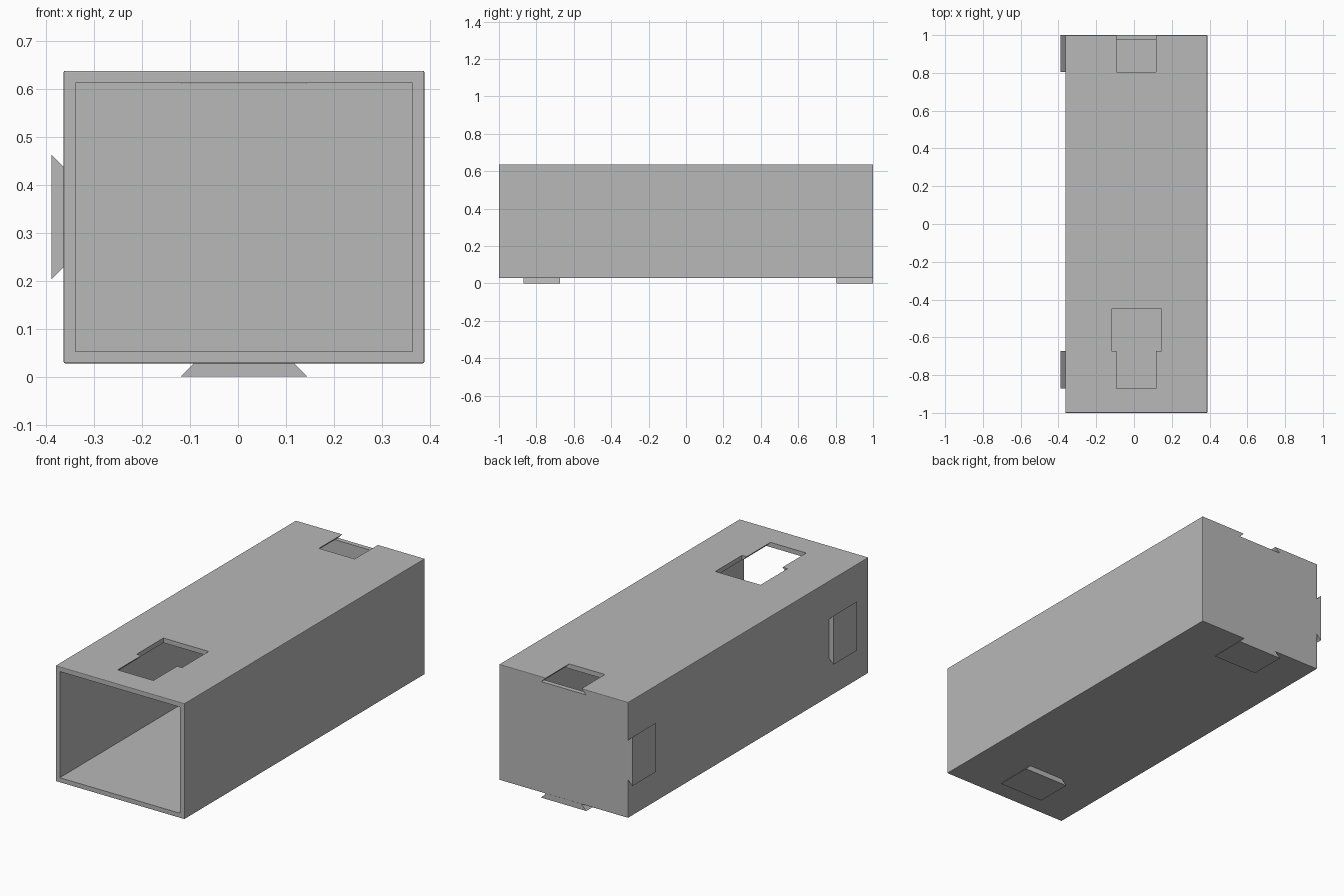
import bpy
import bmesh
from mathutils import Matrix, Vector

cube = bpy.data.objects.get("Cube")
if cube:
    bpy.data.objects.remove(cube, do_unlink=True)

grey = bpy.data.materials.new("plain_grey")
grey.use_nodes = True
GREY = (0.48, 0.48, 0.48, 1)
grey.diffuse_color = GREY
grey.node_tree.nodes["Principled BSDF"].inputs["Base Color"].default_value = GREY

# Body limits, wall thickness and joint sizes
LEFT, RIGHT, BOTTOM, TOP = -0.363, 0.388, 0.028, 0.637
WALL = 0.025
CX, CZ = (LEFT + RIGHT) / 2, (BOTTOM + TOP) / 2
NECK = 0.104            # half width of a joint where it meets the surface
FRONT_JOINT = (-0.87, -0.673)
BACK_JOINT = (0.805, 1.0)


def add_object(name, bm):
    bmesh.ops.recalc_face_normals(bm, faces=bm.faces)
    mesh = bpy.data.meshes.new(name)
    bm.to_mesh(mesh)
    bm.free()
    mesh.materials.append(grey)
    obj = bpy.data.objects.new(name, mesh)
    bpy.context.collection.objects.link(obj)
    return obj


def box(name, low, high, bevel=0):
    low, high = Vector(low), Vector(high)
    bm = bmesh.new()
    bmesh.ops.create_cube(bm, size=1)
    bmesh.ops.scale(bm, vec=high - low, verts=bm.verts)
    bmesh.ops.translate(bm, vec=(low + high) / 2, verts=bm.verts)
    if bevel:
        bmesh.ops.bevel(bm, geom=bm.edges[:], offset=bevel, segments=2,
                        profile=0.5, affect='EDGES')
    return add_object(name, bm)


def dovetail(name, ys, above, below, matrix):
    """Prism along y that widens downwards at 45 degrees from its neck."""
    bm = bmesh.new()
    profile = [(-NECK + above, above), (NECK - above, above),
               (NECK + below, -below), (-NECK - below, -below)]
    face = bm.faces.new([bm.verts.new((x, ys[0], z)) for x, z in profile])
    ext = bmesh.ops.extrude_face_region(bm, geom=[face])
    moved = [v for v in ext["geom"] if isinstance(v, bmesh.types.BMVert)]
    bmesh.ops.translate(bm, vec=(0, ys[1] - ys[0], 0), verts=moved)
    bm.transform(matrix)
    return add_object(name, bm)


def cut(target, cutter):
    cutter.hide_render = True
    mod = target.modifiers.new("cut", 'BOOLEAN')
    mod.operation = 'DIFFERENCE'
    mod.solver = 'EXACT'
    mod.object = cutter
    bpy.context.view_layer.objects.active = target
    bpy.ops.object.modifier_apply(modifier=mod.name)
    bpy.data.objects.remove(cutter, do_unlink=True)


# Hollow case, open at the front
case = box("case", (LEFT, -1, BOTTOM), (RIGHT, 1, TOP), 0.003)
cut(case, box("cavity_cutter", (LEFT + WALL, -1.1, BOTTOM + WALL),
              (RIGHT - WALL, 1 - WALL, TOP - WALL)))

# Sockets in the top: a slot open at the back, and a keyhole near the front
top_place = Matrix.Translation((CX, 0, TOP))
cut(case, dovetail("back_slot_cutter", (BACK_JOINT[0], 1.1),
                   0.02, WALL + 0.001, top_place))
cut(case, dovetail("front_slot_cutter", (FRONT_JOINT[0], -0.6),
                   0.02, WALL + 0.001, top_place))
cut(case, box("entry_cutter", (CX - 0.132, FRONT_JOINT[1], TOP - 0.05),
              (CX + 0.132, -0.45, TOP + 0.05)))

# Matching tabs under the bottom and on the right side
bottom_place = Matrix.Translation((CX, 0, BOTTOM))
side_place = Matrix.Translation((LEFT, 0, CZ)) @ Matrix.Rotation(1.5707963, 4, 'Y')
for end, ys in (("front", FRONT_JOINT), ("back", BACK_JOINT)):
    dovetail(end + "_bottom_tab", ys, 0.002, BOTTOM, bottom_place)
    dovetail(end + "_side_tab", ys, 0.002, WALL, side_place)
